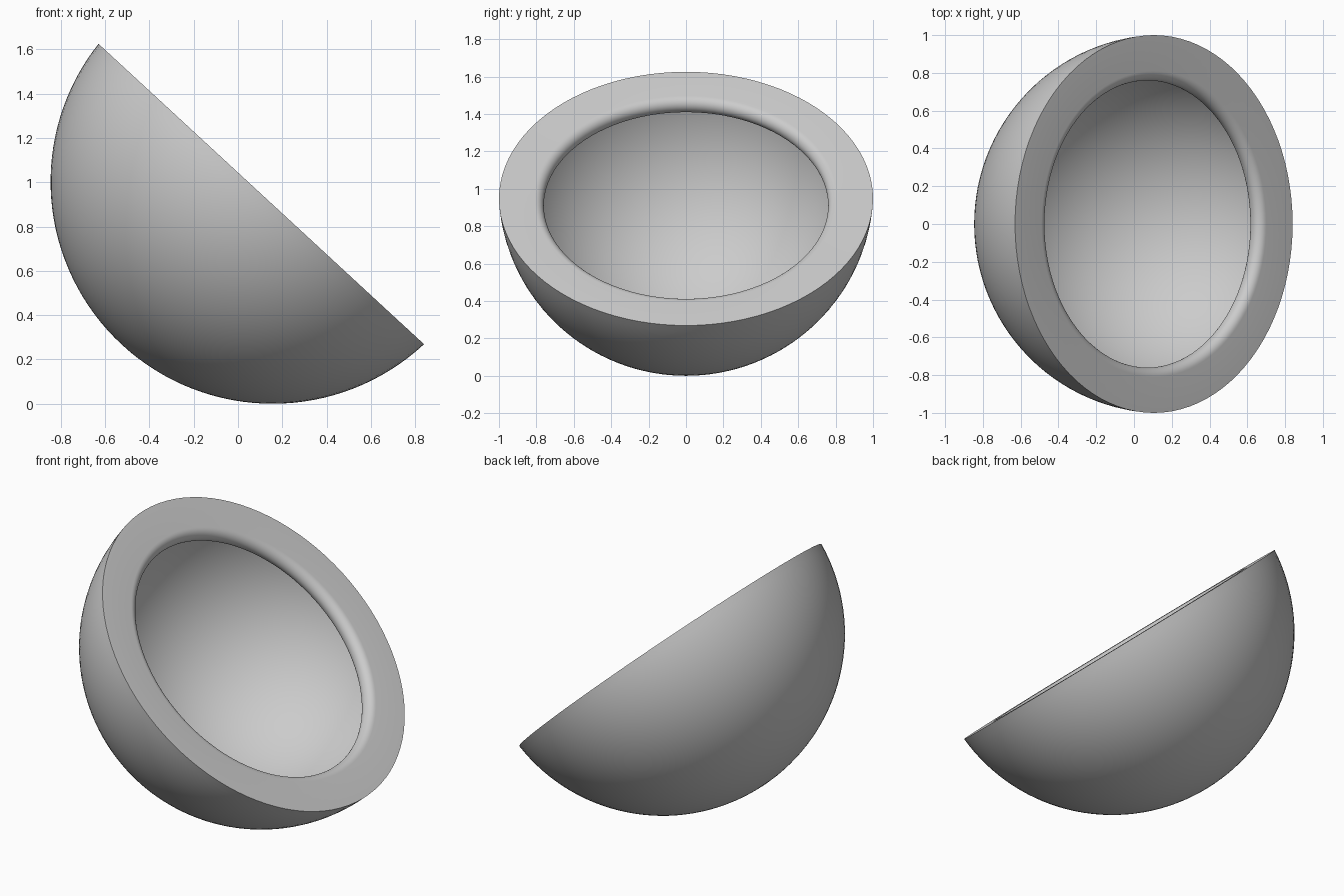
import bpy, bmesh
from math import sin, cos, pi, radians, sqrt, asin
from mathutils import Vector

cube = bpy.data.objects.get("Cube")
if cube:
    bpy.data.objects.remove(cube, do_unlink=True)

# Bowl dimensions, with the rim plane at local z = 0
RIM = 1.0            # outer rim radius
CENTRE = 0.076       # sphere centre above the rim plane
WALL = 0.1           # shell thickness
LIP = 0.05           # radius of the rounded lip
OPENING = 0.76       # radius of the opening
OUTER = sqrt(RIM ** 2 + CENTRE ** 2)
INNER = OUTER - WALL
SEGMENTS = 96


def dome(radius, top, steps):
    """Points from the bottom pole of a sphere up to height top."""
    end = pi / 2 - asin((CENTRE - top) / radius)
    return [Vector((radius * sin(end * i / steps), 0,
                    CENTRE - radius * cos(end * i / steps)))
            for i in range(steps + 1)]


def bullnose(steps):
    """Half circle from the rim face round to the underside of the lip."""
    return [Vector((OPENING + LIP - LIP * sin(pi * i / steps), 0,
                    -LIP + LIP * cos(pi * i / steps)))
            for i in range(steps + 1)]


# Section: outside, rounded lip, hollow inside
section = dome(OUTER, 0, 32) + bullnose(16) + dome(INNER, -WALL, 32)[::-1]

bm = bmesh.new()
verts = [bm.verts.new(p) for p in section]
edges = [bm.edges.new(pair) for pair in zip(verts, verts[1:])]
bmesh.ops.spin(bm, geom=verts + edges, cent=(0, 0, 0), axis=(0, 0, 1),
               angle=2 * pi, steps=SEGMENTS)
bmesh.ops.remove_doubles(bm, verts=bm.verts[:], dist=0.0001)
bmesh.ops.recalc_face_normals(bm, faces=bm.faces[:])
mesh = bpy.data.meshes.new("bowl")
bm.to_mesh(mesh)
bm.free()

# Plain grey material
grey = bpy.data.materials.new("light_grey")
grey.use_nodes = True
colour = (0.6, 0.6, 0.6, 1)
grey.diffuse_color = colour
grey.node_tree.nodes["Principled BSDF"].inputs["Base Color"].default_value = colour
mesh.materials.append(grey)

# Tilt the bowl towards its left side and rest it on the ground
bowl = bpy.data.objects.new("bowl", mesh)
bpy.context.collection.objects.link(bowl)
bowl.rotation_euler = (0, radians(42.7), 0)
bowl.location = (0.105, 0, 0.947)

bpy.ops.object.select_all(action='DESELECT')
bowl.select_set(True)
bpy.context.view_layer.objects.active = bowl
bpy.ops.object.shade_smooth_by_angle(angle=radians(30))
